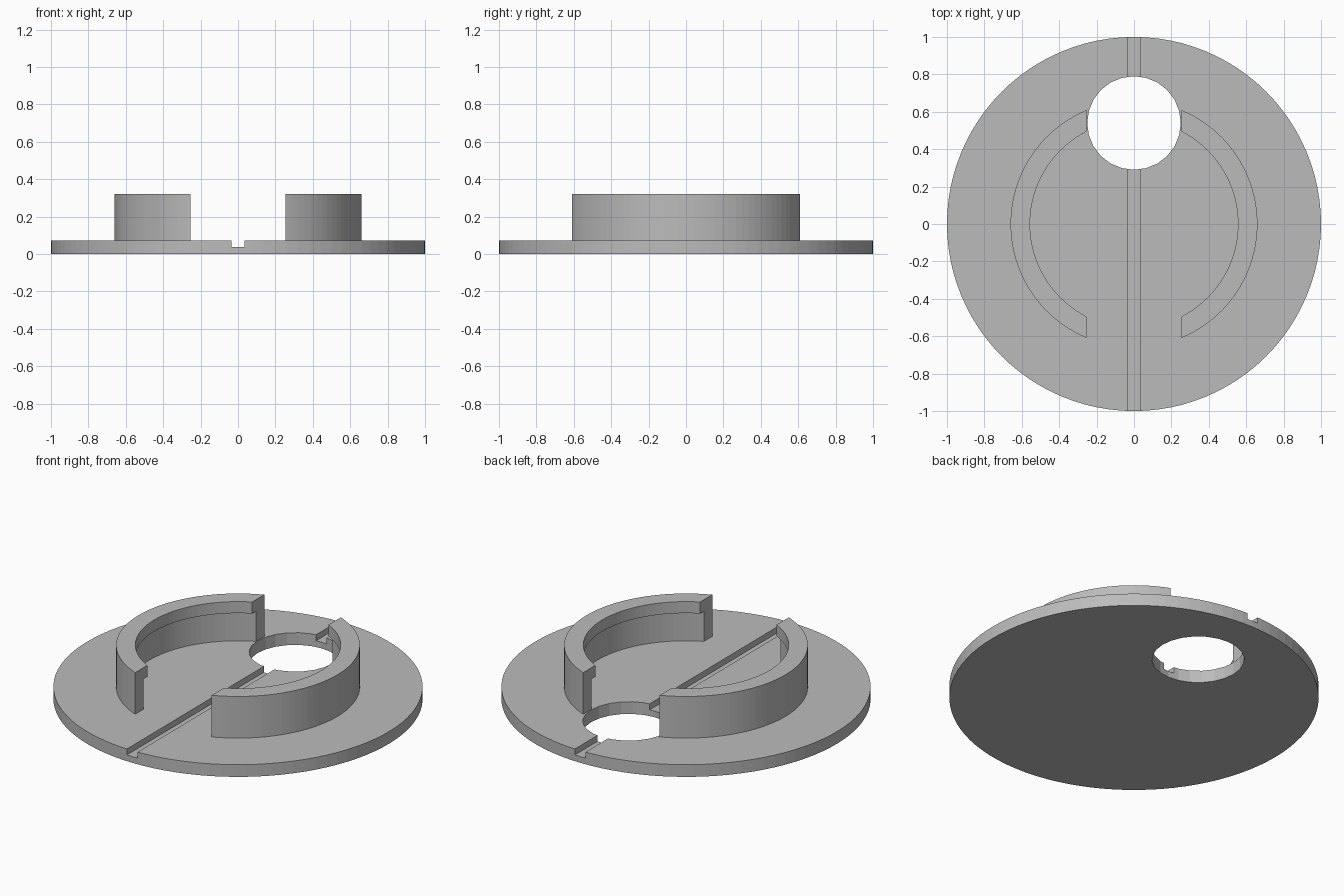
import bpy, bmesh
from math import acos, cos, sin

cube = bpy.data.objects.get("Cube")
if cube:
    bpy.data.objects.remove(cube, do_unlink=True)

BASE_TOP, WALL_TOP, LIP_BOTTOM = 0.073, 0.322, 0.253
OUTER, LIP_INNER, WALL_INNER = 0.66, 0.556, 0.588
GAP = 0.253        # half the opening between the two walls
STEPS = 40

grey = bpy.data.materials.new("plain grey")
grey.use_nodes = True
grey.diffuse_color = (0.5, 0.5, 0.5, 1)
grey.node_tree.nodes["Principled BSDF"].inputs["Base Color"].default_value = (0.5, 0.5, 0.5, 1)


def cylinder(name, radius, z0, z1, sides, y=0):
    bpy.ops.mesh.primitive_cylinder_add(vertices=sides, radius=radius, depth=z1 - z0,
                                        location=(0, y, (z0 + z1) / 2))
    obj = bpy.context.object
    obj.name = name
    obj.data.materials.append(grey)
    return obj


def cut(target, cutter):
    mod = target.modifiers.new(cutter.name, 'BOOLEAN')
    mod.operation = 'DIFFERENCE'
    mod.solver = 'EXACT'
    mod.object = cutter
    bpy.context.view_layer.objects.active = target
    bpy.ops.object.modifier_apply(modifier=mod.name)
    bpy.data.objects.remove(cutter, do_unlink=True)


# Round base with an off-centre hole and a groove across the top
base = cylinder("base_disc", 1, 0, BASE_TOP, 96)
cut(base, cylinder("hole_cutter", 0.25, -0.1, 0.2, 24, y=0.54))
bpy.ops.mesh.primitive_cube_add(size=1, location=(0, 0, 0.137))
groove = bpy.context.object
groove.name = "groove_cutter"
groove.scale = (0.07, 2.2, 0.2)
groove.data.materials.append(grey)
cut(base, groove)


# Curved walls with an inward lip, ends trimmed parallel to the groove
def curved_wall(name, side):
    profile = [(OUTER, BASE_TOP), (OUTER, WALL_TOP), (LIP_INNER, WALL_TOP),
               (LIP_INNER, LIP_BOTTOM), (WALL_INNER, LIP_BOTTOM), (WALL_INNER, BASE_TOP)]
    bm = bmesh.new()
    rings = []
    for i in range(STEPS + 1):
        t = 2 * i / STEPS - 1
        ring = []
        for r, z in profile:
            a = t * acos(GAP / r)
            ring.append(bm.verts.new((side * r * cos(a), r * sin(a), z)))
        rings.append(ring)
    n = len(profile)
    for a, b in zip(rings, rings[1:]):
        for j in range(n):
            k = (j + 1) % n
            bm.faces.new((a[j], a[k], b[k], b[j]))
    bm.faces.new(rings[0])
    bm.faces.new(rings[-1])
    bmesh.ops.recalc_face_normals(bm, faces=bm.faces)
    mesh = bpy.data.meshes.new(name)
    bm.to_mesh(mesh)
    bm.free()
    mesh.materials.append(grey)
    bpy.context.collection.objects.link(bpy.data.objects.new(name, mesh))


curved_wall("left_wall", 1)
curved_wall("right_wall", -1)
